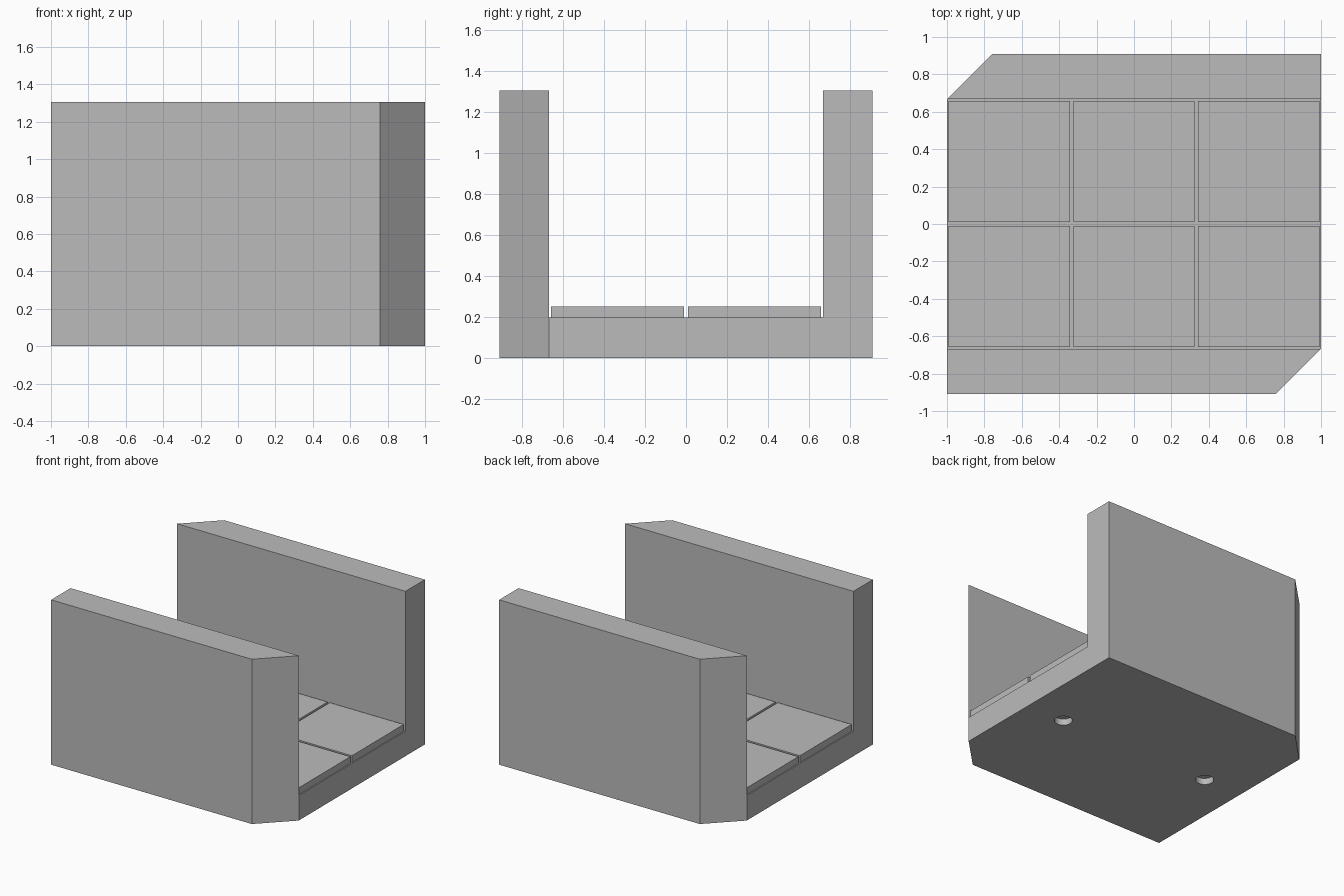
import bpy
import bmesh
from mathutils import Matrix, Vector

cube = bpy.data.objects.get("Cube")
if cube:
    bpy.data.objects.remove(cube, do_unlink=True)

GREY = (0.5, 0.5, 0.5, 1)
HALF_X, HALF_Y, WALL_Y = 1.0, 0.91, 0.667
BASE_Z, TILE_Z, WALL_Z = 0.198, 0.252, 1.305
SQUARE, TILE = 0.667, 0.648

stone = bpy.data.materials.new("light grey stone")
stone.use_nodes = True
stone.diffuse_color = GREY
stone.node_tree.nodes["Principled BSDF"].inputs["Base Color"].default_value = GREY


def finish(bm, name):
    bmesh.ops.recalc_face_normals(bm, faces=bm.faces)
    mesh = bpy.data.meshes.new(name)
    bm.to_mesh(mesh)
    bm.free()
    mesh.materials.append(stone)
    obj = bpy.data.objects.new(name, mesh)
    bpy.context.collection.objects.link(obj)
    return obj


def extrude(bm, faces, offset):
    result = bmesh.ops.extrude_face_region(bm, geom=faces)
    verts = [g for g in result["geom"] if isinstance(g, bmesh.types.BMVert)]
    bmesh.ops.translate(bm, verts=verts, vec=offset)


def cut(target, cutter):
    cutter.hide_render = True
    mod = target.modifiers.new("cut", "BOOLEAN")
    mod.operation = "DIFFERENCE"
    mod.solver = "EXACT"
    mod.object = cutter
    bpy.context.view_layer.objects.active = target
    bpy.ops.object.modifier_apply(modifier=mod.name)
    bpy.data.objects.remove(cutter, do_unlink=True)


# Floor slab and both walls as one U-shaped profile along x
bm = bmesh.new()
half = [(HALF_Y, 0), (HALF_Y, WALL_Z), (WALL_Y, WALL_Z), (WALL_Y, BASE_Z)]
profile = half + [(-y, z) for y, z in reversed(half)]
face = bm.faces.new([bm.verts.new((-HALF_X, y, z)) for y, z in profile])
extrude(bm, [face], (2 * HALF_X, 0, 0))

# Diagonal ends on opposite wall corners
for s in (1, -1):
    bmesh.ops.bisect_plane(
        bm, geom=bm.verts[:] + bm.edges[:] + bm.faces[:],
        plane_co=Vector((s * HALF_X, -s * (WALL_Y + 0.001), 0)),
        plane_no=Vector((s, -s, 0)), clear_outer=True)
    bmesh.ops.holes_fill(bm, edges=[e for e in bm.edges if e.is_boundary])
body = finish(bm, "floor_and_walls")

# Rectangular groove in the underside
bm = bmesh.new()
bmesh.ops.create_grid(bm, x_segments=1, y_segments=1, size=1,
                      matrix=Matrix.Translation((0, 0, -0.05)) @ Matrix.Diagonal((0.928, 0.6, 1, 1)))
middle = bm.faces[:]
bmesh.ops.inset_region(bm, faces=middle, thickness=0.035, use_even_offset=True)
bmesh.ops.delete(bm, geom=middle, context="FACES")
extrude(bm, bm.faces[:], (0, 0, 0.1))
cut(body, finish(bm, "groove_cutter"))

# Two round sockets in the underside
for s in (1, -1):
    bm = bmesh.new()
    bmesh.ops.create_cone(bm, cap_ends=True, segments=32, radius1=0.065, radius2=0.065,
                          depth=0.1, matrix=Matrix.Translation((s * SQUARE, 0, 0)))
    cut(body, finish(bm, "socket_cutter"))

# Floor tiles, three by two
for col in (-1, 0, 1):
    for row in (-0.5, 0.5):
        bm = bmesh.new()
        centre = (col * SQUARE, row * SQUARE, (BASE_Z + TILE_Z) / 2)
        bmesh.ops.create_cube(bm, size=1, matrix=Matrix.Translation(centre)
                              @ Matrix.Diagonal((TILE, TILE, TILE_Z - BASE_Z, 1)))
        finish(bm, "floor_tile")
